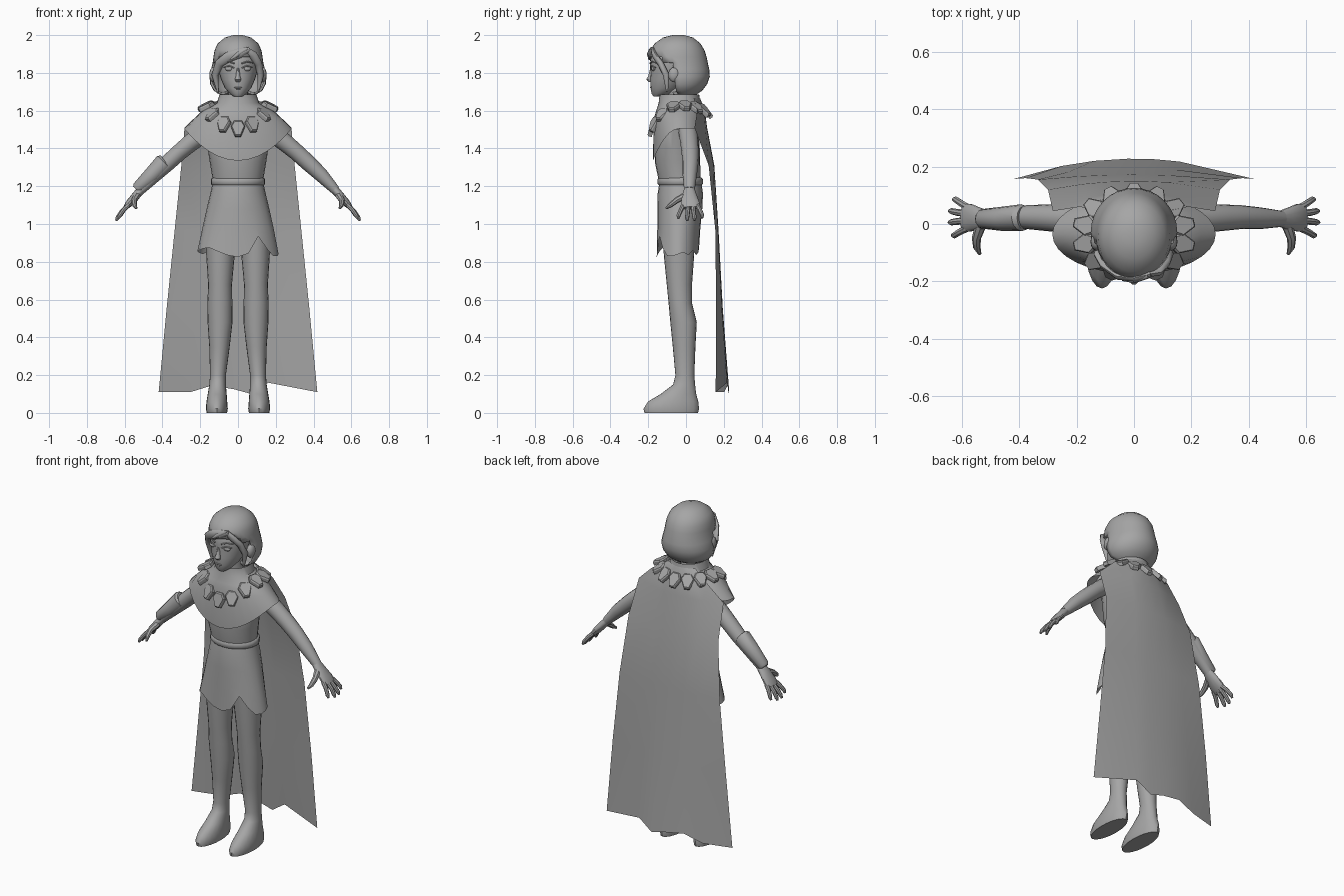
import bpy, bmesh, math
from mathutils import Vector

grey = bpy.data.materials.new("plain_grey")
grey.diffuse_color = (0.38, 0.38, 0.38, 1)


def finish(name, bm, recalc=True, angle=40):
    """Turn a bmesh into a named object with sharp-edge-aware smoothing."""
    if recalc:
        bmesh.ops.recalc_face_normals(bm, faces=bm.faces[:])
    me = bpy.data.meshes.new(name)
    bm.to_mesh(me)
    bm.free()
    me.materials.append(grey)
    ob = bpy.data.objects.new(name, me)
    bpy.context.collection.objects.link(ob)
    if angle:
        bpy.ops.object.select_all(action='DESELECT')
        ob.select_set(True)
        bpy.context.view_layer.objects.active = ob
        bpy.ops.object.shade_smooth_by_angle(angle=math.radians(angle))
    return ob


def skin(rings, cap_start=True, cap_end=True):
    """Bridge closed rings of points into a bmesh."""
    bm = bmesh.new()
    rows = [[bm.verts.new(p) for p in r] for r in rings]
    n = len(rows[0])
    for a, b in zip(rows, rows[1:]):
        for i in range(n):
            j = (i + 1) % n
            bm.faces.new((a[i], a[j], b[j], b[i]))
    if cap_start:
        bm.faces.new(rows[0])
    if cap_end:
        bm.faces.new(rows[-1])
    return bm


def loft(rings, n=24, cap_start=True, cap_end=True):
    """Horizontal ellipses (cx, cy, z, rx, ry); z may be a function of the angle."""
    out = []
    for cx, cy, z, rx, ry in rings:
        row = []
        for i in range(n):
            t = 2 * math.pi * i / n
            row.append((cx + rx * math.cos(t), cy + ry * math.sin(t),
                        z(t) if callable(z) else z))
        out.append(row)
    return skin(out, cap_start, cap_end)


def tube(path, n=10):
    """Ellipses across a path (x, y, z, r_side, r_depth)."""
    pts = [Vector(p[:3]) for p in path]
    out = []
    for k, p in enumerate(pts):
        t = (pts[min(k + 1, len(pts) - 1)] - pts[max(k - 1, 0)]).normalized()
        ref = Vector((1, 0, 0)) if abs(t.y) > 0.75 else Vector((0, 1, 0))
        a = ref.cross(t).normalized()
        b = t.cross(a)
        ra, rb = path[k][3:]
        out.append([p + a * ra * math.cos(2 * math.pi * i / n)
                    + b * rb * math.sin(2 * math.pi * i / n) for i in range(n)])
    return skin(out)


def ball(name, loc, scale):
    bm = bmesh.new()
    bmesh.ops.create_uvsphere(bm, u_segments=12, v_segments=8, radius=1)
    for v in bm.verts:
        v.co = Vector([c * s + l for c, s, l in zip(v.co, scale, loc)])
    return finish(name, bm)


# Head, neck and face
finish("head", loft([
    (0, -.15, 1.675, .022, .022), (0, -.13, 1.69, .044, .052), (0, -.105, 1.72, .07, .082),
    (0, -.09, 1.765, .09, .1), (0, -.075, 1.80, .1, .112), (0, -.07, 1.84, .108, .12),
    (0, -.06, 1.89, .108, .125), (0, -.05, 1.94, .09, .1), (0, -.045, 1.975, .05, .06)]))
finish("neck", loft([(0, -.035, 1.55, .07, .065), (0, -.04, 1.66, .052, .052),
                     (0, -.05, 1.74, .055, .055)], 16))
finish("nose", loft([(0, -.185, 1.752, .012, .012), (0, -.192, 1.765, .017, .02),
                     (0, -.186, 1.785, .011, .014), (0, -.18, 1.825, .008, .01)], 10))
ball("upper_lip", (0, -.182, 1.722, ), (.022, .009, .005))
ball("lower_lip", (0, -.178, 1.713), (.018, .009, .005))
for s in (-1, 1):
    ball("eye", (s * .046, -.172, 1.822), (.023, .012, .013))
    finish("eyelid", tube([(s * .02, -.188, 1.826, .003, .004), (s * .046, -.182, 1.837, .004, .006),
                           (s * .074, -.162, 1.828, .003, .004)], 6))
    finish("eyebrow", tube([(s * .02, -.19, 1.85, .004, .004), (s * .05, -.181, 1.86, .004, .005),
                            (s * .08, -.158, 1.852, .002, .004)], 6))
    ball("ear", (s * .13, -.062, 1.79), (.022, .032, .04))

# Bobbed hair shell, opened over the face
bm = loft([(0, -.04, 2.0, .025, .03), (0, -.042, 1.987, .07, .08), (0, -.045, 1.955, .108, .122),
           (0, -.045, 1.92, .124, .143), (0, -.043, 1.885, .13, .152), (0, -.04, 1.855, .134, .155),
           (0, -.035, 1.82, .142, .158), (0, -.03, 1.78, .151, .156), (0, -.03, 1.74, .147, .142),
           (0, -.03, 1.705, .128, .115), (0, -.025, 1.685, .095, .08), (0, -.02, 1.69, .06, .05)],
          32, True, False)
bmesh.ops.recalc_face_normals(bm, faces=bm.faces[:])
gone = []
for f in bm.faces:
    c = f.calc_center_median()
    if (c.z < 1.84 and c.y < -.055) or (c.z < 1.895 and c.y < -.115):
        gone.append(f)
bmesh.ops.delete(bm, geom=gone, context='FACES')
hair = finish("hair_bob", bm, False)
mod = hair.modifiers.new("thickness", 'SOLIDIFY')
mod.thickness = .012

# Swept fringe and side locks
locks = [
    [(.06, -.175, 1.925, .012, .01), (.01, -.188, 1.905, .026, .014), (-.05, -.182, 1.885, .028, .014),
     (-.098, -.145, 1.85, .024, .014), (-.122, -.105, 1.79, .018, .018), (-.105, -.1, 1.69, .004, .005)],
    [(.045, -.175, 1.925, .012, .01), (.08, -.168, 1.895, .022, .014), (.108, -.135, 1.85, .02, .016),
     (.12, -.105, 1.79, .018, .018), (.108, -.1, 1.70, .004, .005)],
    [(.05, -.18, 1.93, .008, .01), (0, -.197, 1.9, .012, .01), (-.04, -.195, 1.87, .003, .004)]]
for path in locks:
    finish("hair_lock", tube(path))

# Tunic torso, belt and skirt with a ragged hem
finish("torso", loft([(0, -.035, 1.58, .1, .08), (0, -.04, 1.5, .185, .105), (0, -.045, 1.4, .16, .118),
                      (0, -.045, 1.33, .15, .12), (0, -.035, 1.24, .135, .112), (0, -.03, 1.19, .135, .11)]))
finish("belt", loft([(0, -.03, 1.245, .135, .112), (0, -.03, 1.238, .144, .12),
                     (0, -.03, 1.212, .144, .12), (0, -.03, 1.204, .135, .112)]), angle=60)
hem = [.84, .85, .835, .86, .84, .85, .87, .85, .835, .86, .84, .85,
       .855, .86, .87, .875, .855, .835, .825, .845, .935, .87, .83, .83]
finish("skirt", loft([(0, -.03, 1.215, .135, .112), (0, -.03, 1.16, .147, .12), (0, -.033, 1.08, .166, .119),
                      (0, -.038, .98, .188, .114),
                      (0, -.043, lambda t: hem[round(t / (2 * math.pi) * 24) % 24], .215, .112)],
                     24, True, False))

# Shoulder capelet with stand-up collar, hem dipping at the front
front = lambda t: max(0, -math.sin(t))
finish("capelet", loft([(0, -.035, 1.655, .075, .08), (0, -.035, 1.685, .098, .105), (0, -.035, 1.64, .112, .11),
                        (0, -.034, 1.60, .185, .124), (0, -.035, 1.555, .235, .136),
                        (0, -.036, lambda t: 1.505 - .17 * front(t) ** 2, .285, .139)],
                       32, False, False))

# Necklace of bevelled plates
plate = [(-.02, .042), (.02, .042), (.038, .012), (.015, -.044), (-.015, -.044), (-.038, .012)]
cord = []
for k in range(14):
    t = -math.pi / 2 + 2 * math.pi * k / 14
    f, b = front(t), max(0, math.sin(t))
    pos = Vector((.172 * math.cos(t), -.036 + .142 * math.sin(t), 1.625 - .12 * f * f - .03 * b * b))
    out = Vector((math.cos(t), math.sin(t), 0))
    side = Vector((-math.sin(t), math.cos(t), 0))
    tilt = 1.15 - .9 * f * f - .5 * b * b
    nrm = (out * math.cos(tilt) + Vector((0, 0, math.sin(tilt)))).normalized()
    up = nrm.cross(side)
    pos += nrm * .004
    rows = [[pos + side * u * w + up * v * w + nrm * d for u, v in plate]
            for w, d in ((1, -.012), (1, .006), (.85, .013))]
    finish("necklace_plate", skin(rows), angle=0)

# Long cape sheet, facing backwards
cols = [-1, -.6, -.33, -.05, .17, .38, 1]
low = [.11, .11, .145, .125, .10, .16, .11]
rows = [(1.665, .09, .075, .04), (1.60, .19, .1, .06), (1.51, .283, .112, .045), (1.31, .3, .15, .12),
        (.97, .335, .172, .155), (.55, .378, .195, .16), (None, .42, .228, .157)]
bm = bmesh.new()
grid = [[bm.verts.new((u * w, ym + (ye - ym) * u * u, low[i] if z is None else z))
         for i, u in enumerate(cols)] for z, w, ym, ye in rows]
for a, b in zip(grid, grid[1:]):
    for i in range(len(cols) - 1):
        bm.faces.new((a[i], a[i + 1], b[i + 1], b[i]))
finish("cape", bm, False)

for s in (-1, 1):
    # Leg with boot
    finish("leg", loft([(s * x, y, z, rx, ry) for x, y, z, rx, ry in (
        (.09, -.04, .97, .08, .085), (.093, -.037, .83, .075, .08), (.095, -.035, .68, .063, .067),
        (.096, -.03, .58, .066, .062), (.095, -.013, .48, .066, .07), (.098, -.01, .35, .054, .06),
        (.106, -.006, .2, .042, .05), (.108, -.01, .15, .044, .058), (.11, -.04, .10, .05, .094),
        (.112, -.068, .06, .055, .133), (.112, -.078, .022, .058, .147), (.112, -.078, 0, .054, .142))], 20))
    # Arm and palm
    arm = [(.17, .01, 1.49, .05, .05), (.25, .018, 1.43, .047, .048), (.31, .022, 1.38, .044, .046),
           (.37, .024, 1.325, .043, .042), (.44, .02, 1.26, .038, .038), (.515, .018, 1.18, .025, .028)]
    finish("arm", tube([(s * x, y, z, a, b) for x, y, z, a, b in arm], 16))
    finish("palm", tube([(s * x, y, z, a, b) for x, y, z, a, b in (
        (.505, .018, 1.19, .023, .026), (.54, .018, 1.15, .022, .04), (.575, .022, 1.11, .02, .05),
        (.597, .024, 1.085, .012, .046))], 14))
    # Fingers and thumb
    for y0, y1, reach in ((-.014, -.04, -.008), (.012, .006, .003), (.036, .045, .002), (.058, .086, -.012)):
        finish("finger", tube([(s * .58, y0, 1.1, .013, .013),
                               (s * (.615 + reach), (y0 + y1) / 2, 1.065 - reach, .012, .012),
                               (s * (.635 + reach), y1, 1.035 - reach, .011, .011),
                               (s * (.642 + reach), y1, 1.02 - reach, .006, .006)], 8))
    finish("thumb", tube([(s * .535, -.005, 1.15, .018, .02), (s * .55, -.05, 1.125, .016, .016),
                          (s * .548, -.082, 1.1, .013, .013), (s * .538, -.105, 1.083, .006, .006)], 8))

# Bracer on one forearm
finish("bracer", tube([(-.385, .022, 1.33, .04, .04), (-.392, .022, 1.325, .05, .047),
                       (-.455, .018, 1.26, .044, .043), (-.53, .018, 1.19, .033, .034),
                       (-.538, .018, 1.182, .024, .026)], 12))
